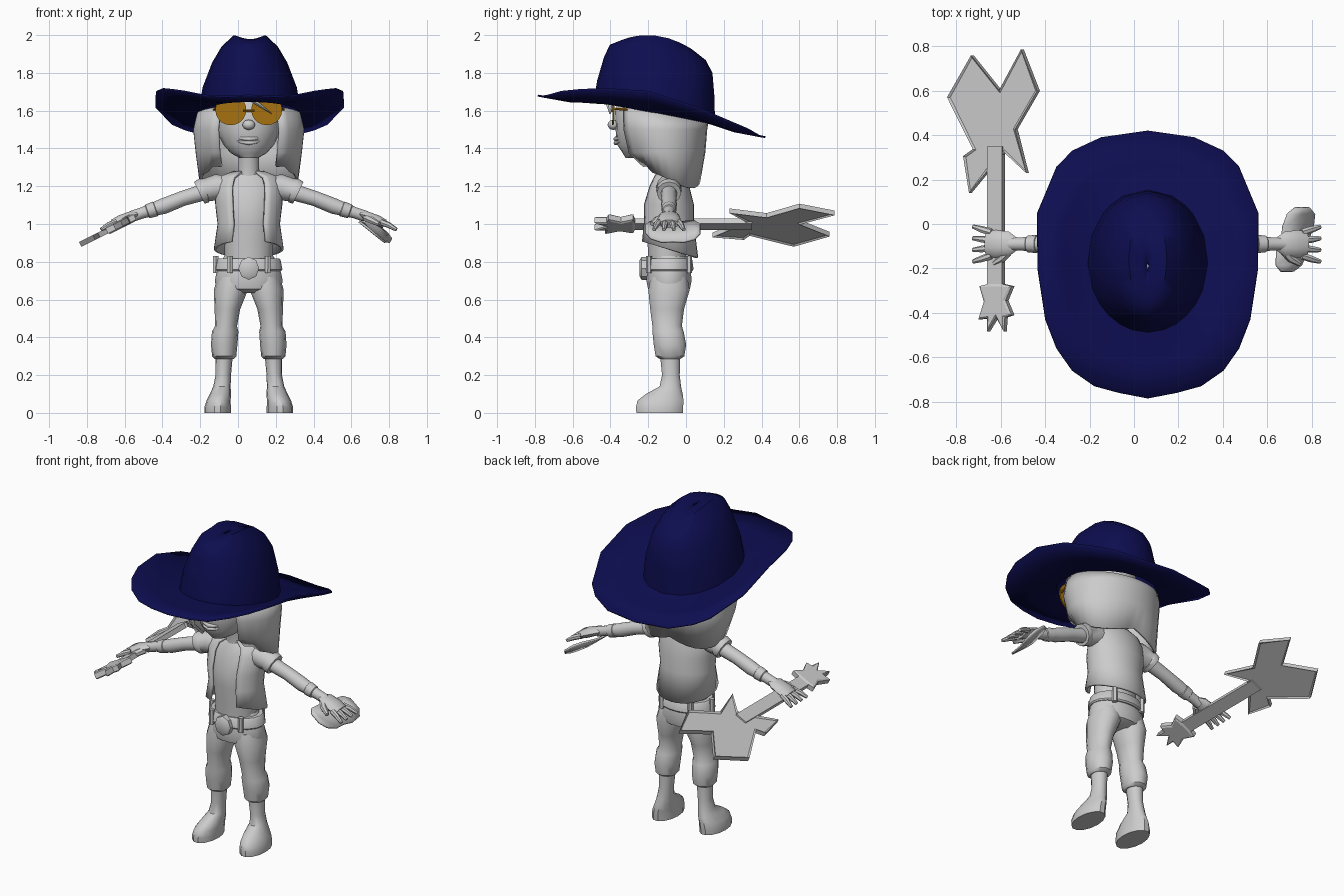
import bpy, bmesh, math
from mathutils import Vector

if "Cube" in bpy.data.objects:
    bpy.data.objects.remove(bpy.data.objects["Cube"], do_unlink=True)

CX, CY = 0.057, -0.09   # body axis


def material(name, colour):
    m = bpy.data.materials.new(name)
    m.use_nodes = True
    m.diffuse_color = (*colour, 1)
    bsdf = next(n for n in m.node_tree.nodes if n.type == 'BSDF_PRINCIPLED')
    bsdf.inputs["Base Color"].default_value = (*colour, 1)
    return m


GREY = material("light_grey", (0.6, 0.6, 0.6))
NAVY = material("navy_felt", (0.004, 0.004, 0.08))
AMBER = material("amber_glass", (0.38, 0.17, 0.005))


def finish(name, bm, mat, angle=40, thick=0):
    bmesh.ops.recalc_face_normals(bm, faces=bm.faces)
    me = bpy.data.meshes.new(name)
    bm.to_mesh(me)
    bm.free()
    ob = bpy.data.objects.new(name, me)
    bpy.context.collection.objects.link(ob)
    me.materials.append(mat)
    if thick:
        mod = ob.modifiers.new("thickness", 'SOLIDIFY')
        mod.thickness = thick
        mod.offset = 0
    bpy.ops.object.select_all(action='DESELECT')
    ob.select_set(True)
    bpy.context.view_layer.objects.active = ob
    bpy.ops.object.shade_smooth_by_angle(angle=math.radians(angle))
    return ob


def skin(name, rows, mat=GREY, closed=True, caps=True, angle=40, thick=0):
    """Join rows of points into a surface."""
    bm = bmesh.new()
    vs = [[bm.verts.new(p) for p in r] for r in rows]
    n = len(rows[0])
    for a, b in zip(vs, vs[1:]):
        for i in range(n if closed else n - 1):
            j = (i + 1) % n
            bm.faces.new((a[i], a[j], b[j], b[i]))
    if caps:
        bm.faces.new(vs[0])
        bm.faces.new(vs[-1])
    return finish(name, bm, mat, angle, thick)


def column(name, rings, x=CX, n=14, mat=GREY):
    """Upright loft; ring = z, sideways offset, y, rx, ry."""
    return skin(name, [[(x + o + rx * math.cos(k * math.tau / n), y + ry * math.sin(k * math.tau / n), z)
                        for k in range(n)] for z, o, y, rx, ry in rings], mat)


def tube(name, pts, n=10, flat=1.0, mat=GREY):
    """Round loft along a path; point = x, y, z, radius."""
    rows = []
    for i, p in enumerate(pts):
        d = Vector(pts[min(i + 1, len(pts) - 1)][:3]) - Vector(pts[max(i - 1, 0)][:3])
        u = d.cross(Vector((0, 0, 1))).normalized()
        w = u.cross(d).normalized()
        rows.append([Vector(p[:3]) + p[3] * (u * math.cos(k * math.tau / n) + w * flat * math.sin(k * math.tau / n))
                     for k in range(n)])
    return skin(name, rows, mat)


def blob(name, loc, size, mat=GREY):
    bm = bmesh.new()
    bmesh.ops.create_uvsphere(bm, u_segments=14, v_segments=8, radius=1)
    for v in bm.verts:
        v.co = Vector(loc) + v.co * Vector(size)
    return finish(name, bm, mat)


def shell(name, rings, spread, hem, top=None, n=24, thick=0.015):
    """Open wrap around the back; ring = z, y, rx, ry; hem and top shape the edges."""
    rows = []
    for i, (z, cy, rx, ry) in enumerate(rings):
        row = []
        for k in range(n + 1):
            a = math.radians(spread) * (2 * k / n - 1)
            x, y = CX + rx * math.sin(a), cy + ry * math.cos(a)
            zz = hem(a, y) if i == len(rings) - 1 else top(y) if top and i == 0 else z
            row.append((x, y, zz))
        rows.append(row)
    return skin(name, rows, closed=False, caps=False, thick=thick)


# Hat: brim outline (offset, y, z) then crown rings up to the creased top
half = [(0, -.785, 1.68), (.13, -.76, 1.675), (.24, -.73, 1.68), (.34, -.66, 1.70), (.41, -.56, 1.71),
        (.46, -.43, 1.715), (.495, -.2, 1.70), (.497, .05, 1.62), (.41, .26, 1.53), (.34, .33, 1.50),
        (.21, .39, 1.465), (0, .42, 1.46)]
rim = half + [(-x, y, z) for x, y, z in half[-2:0:-1]]
angles = [math.atan2(x / .497, (y + .18) / .6) for x, y, z in rim]


def crown_ring(yf, zf, yb, zb, rx, lift=0):
    cy, ry = (yf + yb) / 2, (yb - yf) / 2
    return [(CX + .005 + rx * math.sin(a), cy + ry * math.cos(a),
             (zf + zb) / 2 + (zb - zf) / 2 * math.cos(a) + lift * math.sin(a) ** 2) for a in angles]


base = crown_ring(-.485, 1.65, .15, 1.535, .268)
outer = [(CX + .005 + x, y, z) for x, y, z in rim]
middle = [((p[0] + q[0]) / 2, (p[1] + q[1]) / 2, (p[2] + q[2]) / 2 - .012) for p, q in zip(outer, base)]
skin("hat", [outer, middle, base,
             crown_ring(-.465, 1.76, .145, 1.68, .245),
             crown_ring(-.43, 1.88, .135, 1.80, .195, .01),
             crown_ring(-.40, 1.945, .10, 1.865, .145, .03),
             crown_ring(-.35, 1.965, .03, 1.92, .085, .05),
             crown_ring(-.28, 1.975, -.08, 1.96, .03, .005),
             crown_ring(-.2, 1.97, -.18, 1.97, .003)], NAVY, caps=False, angle=50, thick=.01)

# Head and face
column("head", [(1.35, 0, -.26, .05, .06), (1.375, 0, -.245, .095, .09), (1.42, 0, -.215, .135, .15),
                (1.5, 0, -.195, .175, .178), (1.6, 0, -.185, .18, .19), (1.7, 0, -.17, .15, .17)], n=20)
blob("nose", (CX, -.385, 1.525), (.034, .03, .027))
for name, z, sag, r in (("upper_lip", 1.462, .012, .011), ("lower_lip", 1.445, .016, .010)):
    tube(name, [(CX + t * .08, -.372 + .04 * t * t, z - sag * (1 - t * t), r * (1.15 - abs(t)))
                for t in (-1, -.5, 0, .5, 1)])
column("neck", [(1.22, 0, -.09, .075, .07), (1.29, 0, -.1, .055, .055), (1.42, 0, -.13, .055, .06)])

# Hair hangs from the hat around the sides and back
shell("hair", [(0, -.13, .268, .24), (1.5, -.13, .288, .235), (1.38, -.12, .275, .215), (0, -.09, .255, .16)],
      146, lambda a, y: 1.235 - .045 * math.sin(2 * abs(a)) + (.03 if abs(a) > 2.2 else 0),
      top=lambda y: 1.555 - .2 * y)
tube("hair_lock", [(CX - .01, -.398, 1.67, .02), (CX + .05, -.402, 1.635, .022), (CX + .12, -.402, 1.585, .004)], 6, .5)

# Round glasses
for s, side in ((1, "left"), (-1, "right")):
    bm = bmesh.new()
    bmesh.ops.create_cone(bm, cap_ends=True, segments=20, radius1=.082, radius2=.082, depth=.009)
    for v in bm.verts:
        v.co = Vector((CX + s * .095 + v.co.x, -.39 + v.co.z + abs(v.co.x) * .1, 1.605 + v.co.y))
    finish(side + "_lens", bm, AMBER)
    tube(side + "_temple", [(CX + s * .165, -.385, 1.61, .007), (CX + s * .21, -.2, 1.6, .007)], 6, mat=AMBER)
tube("glasses_bridge", [(CX - .03, -.393, 1.6, .008), (CX + .03, -.393, 1.6, .008)], 6, mat=AMBER)

# Torso: shirt, open vest, hips and belt
column("shirt", [(.78, 0, -.1, .125, .1), (.9, 0, -.1, .13, .105), (1.0, 0, -.1, .135, .115), (1.1, 0, -.1, .15, .115),
                 (1.2, 0, -.095, .15, .085), (1.25, 0, -.09, .11, .07), (1.275, 0, -.09, .06, .055)], n=18)
shell("vest", [(1.275, -.09, .075, .065), (1.245, -.09, .15, .085), (1.2, -.095, .172, .105), (1.1, -.1, .17, .135),
               (1.0, -.1, .158, .135), (0, -.095, .178, .152)], 150, lambda a, y: .865 - .3 * (y + .09))
column("hips", [(.83, 0, -.09, .13, .1), (.77, 0, -.09, .165, .115), (.7, 0, -.09, .18, .122),
                (.655, 0, -.09, .17, .112), (.635, 0, -.09, .1, .07)], n=18)
column("belt", [(.752, 0, -.09, .172, .125), (.76, 0, -.09, .178, .132), (.81, 0, -.09, .168, .125),
                (.818, 0, -.09, .16, .118)], n=18)
tube("buckle", [(CX, -.2, .765, .055), (CX, -.235, .765, .055), (CX, -.245, .765, .04)], 8, 1.1)
for i, deg in enumerate((35, 145, 215, 270, 325)):
    a = math.radians(deg - 90)
    x, y = CX + .175 * math.cos(a), -.09 + .13 * math.sin(a)
    tube(f"belt_loop_{i}", [(x, y, .74, .016), (x + .0005, y, .83, .016)], 6)

# Limbs, one pass per side
for s, side in ((1, "left"), (-1, "right")):
    def P(o, y, z, r, s=s):
        return (CX + s * o, y, z, r)

    column(side + "_trouser_leg", [(z, s * o, y, rx, ry) for z, o, y, rx, ry in (
        (.72, .085, -.09, .08, .1), (.65, .095, -.09, .09, .112), (.55, .113, -.1, .068, .092),
        (.46, .12, -.1, .058, .08), (.43, .125, -.095, .07, .085), (.36, .13, -.085, .07, .088),
        (.3, .13, -.085, .064, .078), (.285, .13, -.085, .05, .055))])
    column(side + "_boot", [(z, s * o, y, rx, ry) for z, o, y, rx, ry in (
        (.32, .13, -.085, .047, .055), (.2, .135, -.08, .041, .048), (.14, .142, -.083, .046, .058),
        (.1, .15, -.115, .056, .1), (.065, .16, -.135, .064, .125), (.03, .165, -.14, .07, .128),
        (0, .165, -.14, .07, .126))])
    tube(side + "_sleeve", [P(.1, CY, 1.195, .06), P(.17, CY, 1.195, .068), P(.225, CY, 1.18, .062),
                            P(.235, CY, 1.178, .068), P(.262, CY, 1.165, .064)], 12)
    tube(side + "_arm", [P(.2, CY, 1.18, .045), P(.35, CY, 1.135, .04), P(.45, CY, 1.095, .042),
                         P(.56, CY, 1.06, .03), P(.62, CY, 1.04, .03)], 12)
    tube(side + "_wristband", [P(.49, CY, 1.082, .035), P(.495, CY, 1.08, .041), P(.535, CY, 1.067, .038),
                               P(.54, CY, 1.065, .03)], 12)
    tube(side + "_palm", [P(.58, CY, 1.055, .025), P(.62, CY, 1.045, .055), P(.68, CY, 1.02, .063),
                          P(.72, CY, 1.0, .055)], 10, .45)
    for i in range(4):
        y = CY + .052 - i * .035
        tube(f"{side}_finger_{i}", [P(.7, y, 1.01, .017), P(.74, y * 1.25 + .022, .995, .016),
                                    P(.782, y * 1.5 + .045, .97, .010)], 7)
    tube(side + "_thumb", [P(.62, -.12, 1.035, .022), P(.65, -.155, 1.02, .02), P(.69, -.18, 1.0, .012)], 7)

# Curved plate held under the left hand
skin("hand_plate", [[(.725 + w * .075 * c + .035 * t, -.07 + .145 * t, .955 - w * .06 * c + .02 * t * t)
                     for w in (-1, 0, 1)]
                    for t, c in ((-1, .35), (-.8, .75), (-.4, .9), (0, .8), (.4, .9), (.8, .8), (1, .4))],
     closed=False, caps=False, thick=.012)


# Spiked guitar lying along y, tilted with the hand
def tilted(name, outline, thick, rise):
    bm = bmesh.new()
    face = bm.faces.new([bm.verts.new((x, y, 1.0 + .5 * (x + .62))) for x, y in outline])
    normal = Vector((-.447, 0, .894))
    front = bmesh.ops.extrude_face_region(bm, geom=[face])["geom"]
    for v in bm.verts:
        v.co += normal * (thick / 2 if v in front else -thick / 2)
    caps = [f for f in bm.faces if len(f.verts) > 4 or len(outline) == 4]
    if rise:   # chamfered spikes
        bmesh.ops.inset_individual(bm, faces=caps, thickness=.012, depth=rise)
    finish(name, bm, GREY, 15)


tilted("guitar_body", [(-.836, .571), (-.728, .76), (-.602, .602), (-.503, .787), (-.43, .6), (-.53, .427),
                       (-.48, .23), (-.58, .323), (-.656, .238), (-.737, .14), (-.764, .306), (-.72, .337)], .028, .008)
tilted("guitar_neck", [(-.656, -.3), (-.588, -.3), (-.588, .35), (-.656, .35)], .03, 0)
tilted("guitar_headstock", [(-.65, -.27), (-.69, -.28), (-.67, -.35), (-.695, -.43), (-.655, -.425), (-.655, -.485),
                            (-.615, -.42), (-.58, -.485), (-.575, -.42), (-.545, -.41), (-.572, -.345),
                            (-.545, -.28), (-.59, -.27)], .03, .006)
